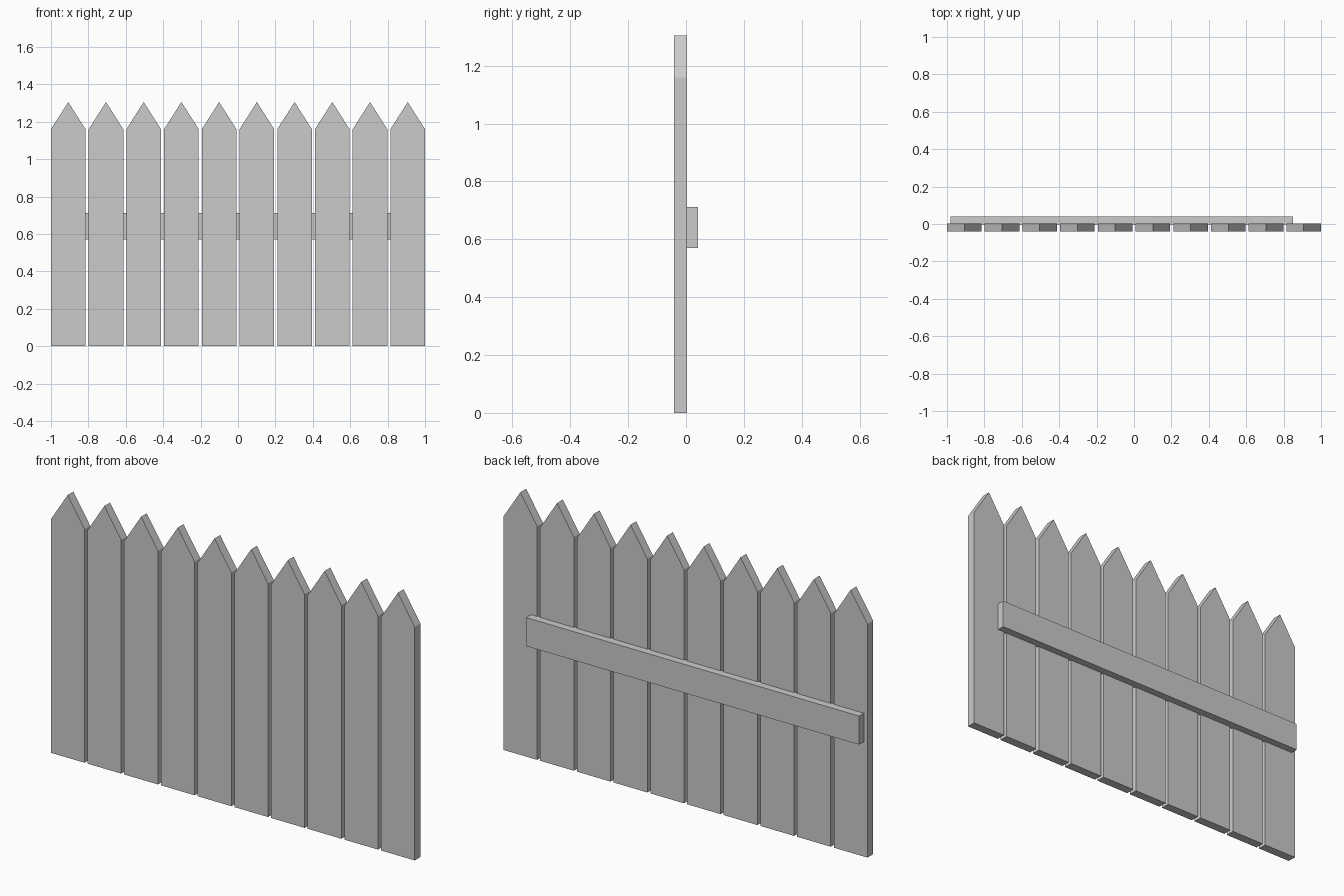
import bpy, bmesh

if "Cube" in bpy.data.objects:
    bpy.data.objects.remove(bpy.data.objects["Cube"])

COUNT, WIDTH = 10, 0.185
EAVE, TIP = 1.16, 1.305
FRONT, BACK = -0.041, 0.004


def prism(name, profile, y0, y1, x=0.0):
    """Extrude an x-z profile from y0 back to y1."""
    bm = bmesh.new()
    face = bm.faces.new([bm.verts.new((px, y0, pz)) for px, pz in profile])
    ext = bmesh.ops.extrude_face_region(bm, geom=[face])
    moved = [v for v in ext["geom"] if isinstance(v, bmesh.types.BMVert)]
    bmesh.ops.translate(bm, verts=moved, vec=(0, y1 - y0, 0))
    bmesh.ops.recalc_face_normals(bm, faces=bm.faces)
    mesh = bpy.data.meshes.new(name)
    bm.to_mesh(mesh)
    bm.free()
    obj = bpy.data.objects.new(name, mesh)
    obj.location.x = x
    bpy.context.collection.objects.link(obj)
    return obj


# Pointed pickets, evenly spaced
h = WIDTH / 2
picket = [(-h, 0), (h, 0), (h, EAVE), (0, TIP), (-h, EAVE)]
pitch = (2 - WIDTH) / (COUNT - 1)
for i in range(COUNT):
    prism(f"picket_{i + 1}", picket, FRONT, BACK, -1 + h + i * pitch)

# Single off-centre rail on the back, set slightly into the pickets
rail = [(-0.98, 0.57), (0.85, 0.57), (0.85, 0.712), (-0.98, 0.712)]
prism("back_rail", rail, -0.003, 0.041)
